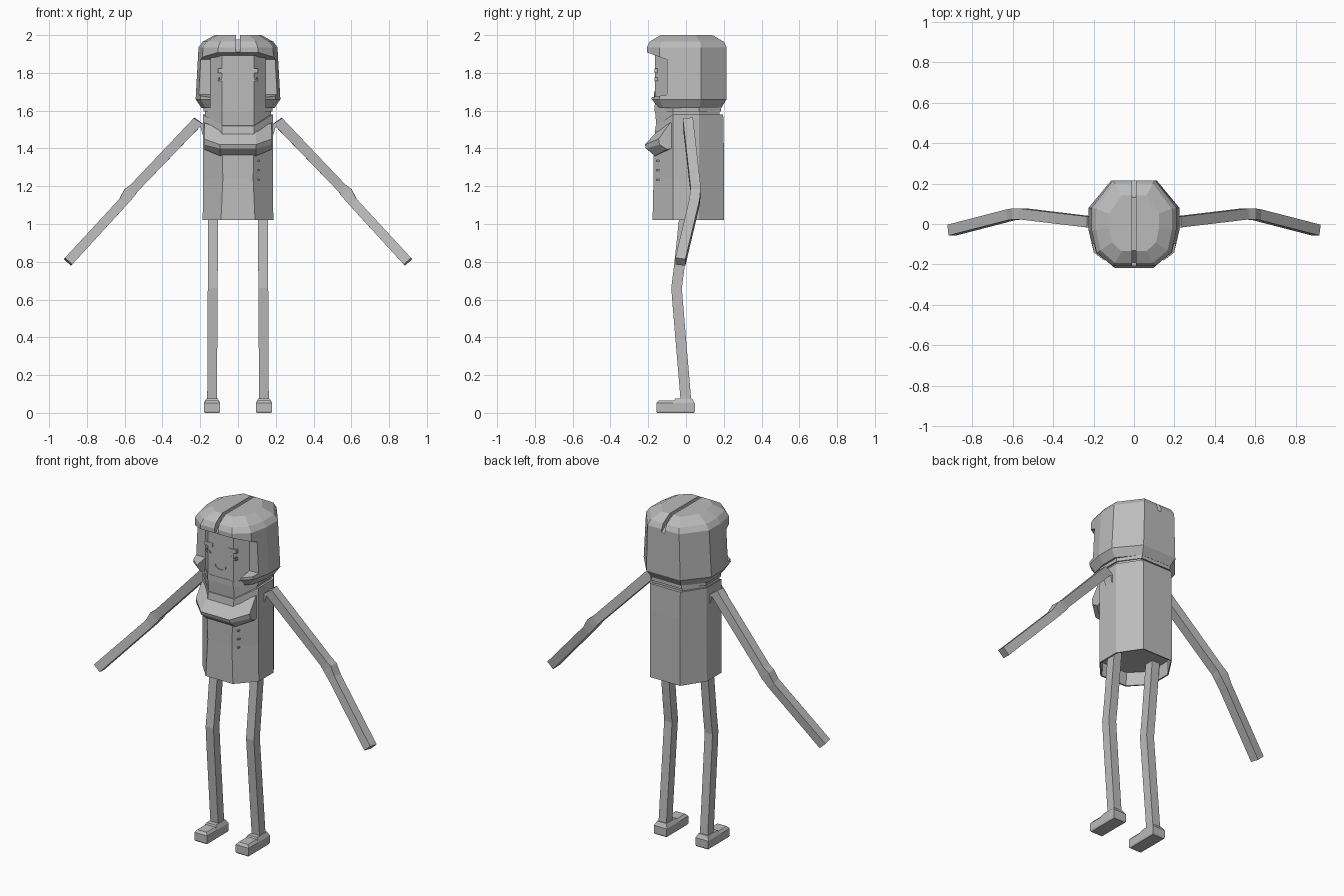
import bpy, bmesh, math
from mathutils import Vector

if "Cube" in bpy.data.objects:
    bpy.data.objects.remove(bpy.data.objects["Cube"])

grey = bpy.data.materials.new("plain_grey")
grey.diffuse_color = (0.5, 0.5, 0.5, 1)
grey.use_nodes = True
grey.node_tree.nodes["Principled BSDF"].inputs["Base Color"].default_value = grey.diffuse_color


def loft(name, rings):
    """Skin a closed solid through rings that share one point count."""
    bm = bmesh.new()
    vs = [[bm.verts.new(p) for p in r] for r in rings]
    n = len(vs[0])
    for a, b in zip(vs, vs[1:]):
        for i in range(n):
            j = (i + 1) % n
            bm.faces.new((a[i], a[j], b[j], b[i]))
    bm.faces.new(vs[0][::-1])
    bm.faces.new(vs[-1])
    bmesh.ops.recalc_face_normals(bm, faces=bm.faces)
    me = bpy.data.meshes.new(name)
    bm.to_mesh(me)
    bm.free()
    me.materials.append(grey)
    ob = bpy.data.objects.new(name, me)
    bpy.context.collection.objects.link(ob)
    return ob


def octagon(z, w, front, back, flat=0.085, zf=None):
    """Eight-sided outline; zf gives the front corners another height."""
    half = [(flat, front), (w, -0.07), (w, 0.07), (0.1, back)]
    pts = half + [(-x, y) for x, y in half[::-1]]
    return [(x, y, zf if zf and y == front else z) for x, y in pts]


def tube(name, path, u, hu, hv):
    """Square bar along a path; u is the width direction."""
    path, u, rings = [Vector(p) for p in path], Vector(u), []
    for i, p in enumerate(path):
        d = (path[min(i + 1, len(path) - 1)] - path[max(i - 1, 0)]).normalized()
        a = (u - d * u.dot(d)).normalized()
        b = d.cross(a)
        k = hv[i] if isinstance(hv, list) else hv
        rings.append([p + a * hu * s + b * k * t
                      for s, t in ((1, 1), (-1, 1), (-1, -1), (1, -1))])
    return loft(name, rings)


def prism(name, pts, x0, x1):
    """Side outline in y and z, extruded along x."""
    return loft(name, [[(x, y, z) for y, z in pts] for x in (x0, x1)])


def cut(ob, cutter):
    mod = ob.modifiers.new("cut", 'BOOLEAN')
    mod.object, mod.operation, mod.solver = cutter, 'DIFFERENCE', 'EXACT'
    bpy.context.view_layer.objects.active = ob
    bpy.ops.object.modifier_apply(modifier=mod.name)
    bpy.data.objects.remove(cutter)


# Coat body with a recessed floor above the open hem
loft("coat_body", [
    octagon(1.10, 0.175, -0.165, 0.19),
    octagon(1.02, 0.178, -0.168, 0.193),
    octagon(1.02, 0.187, -0.177, 0.20, 0.09),
    octagon(1.24, 0.185, -0.172, 0.20, 0.08),
    octagon(1.42, 0.185, -0.172, 0.20),
    octagon(1.58, 0.185, -0.16, 0.197, zf=1.52)])

# Head column and collar band
loft("head", [octagon(1.50, 0.172, -0.155, 0.175),
              octagon(1.61, 0.174, -0.165, 0.178),
              octagon(1.93, 0.174, -0.165, 0.178)])
loft("collar", [octagon(1.595, 0.183, -0.167, 0.186),
                octagon(1.63, 0.183, -0.167, 0.186)])

# Chest piece: one cross-section at the middle, a shallower one at each side
mid = [(-0.06, 1.53), (-0.14, 1.505), (-0.218, 1.42), (-0.212, 1.40),
       (-0.165, 1.36), (-0.06, 1.37)]
side = [(-0.04, 1.55), (-0.085, 1.535), (-0.145, 1.45), (-0.14, 1.42),
        (-0.10, 1.395), (-0.04, 1.41)]
loft("chest", [[(x, y, z) for y, z in prof] for x, prof in
               ((-0.178, side), (-0.095, mid), (0.095, mid), (0.178, side))])


# Hair: faceted cap
def hair_ring(z, sx, sy):
    half = [(0.11, -0.207), (0.195, -0.14), (0.22, -0.03), (0.22, 0.08), (0.11, 0.215)]
    pts = half + [(-x, y) for x, y in half[::-1]]
    return [(x * sx, y * sy, z) for x, y in pts]


hair = loft("hair", [hair_ring(1.615, 0.88, 0.87), hair_ring(1.66, 1.02, 1),
                     hair_ring(1.935, 0.95, 1), hair_ring(1.965, 0.85, 0.93),
                     hair_ring(2.0, 0.56, 0.65)])
# Face opening seen from the side, then the gap between the side locks
cut(hair, prism("opening_cutter", [(-0.3, 1.945), (-0.17, 1.895), (-0.10, 1.87),
                                   (-0.10, 1.685), (-0.3, 1.65)], -0.4, 0.4))
cut(hair, prism("gap_cutter", [(-0.3, 1.5), (-0.10, 1.5), (-0.10, 1.88),
                               (-0.3, 1.90)], -0.145, 0.145))
# Centre parting
cut(hair, prism("parting_cutter", [(-0.3, 1.91), (-0.19, 1.91), (-0.13, 1.978),
                                   (0.13, 1.978), (0.25, 1.89), (0.3, 2.2),
                                   (-0.3, 2.2)], -0.011, 0.011))


# Face details as thin plates
def plate(name, x0, x1, z0, z1, y=-0.165, t=0.008):
    prism(name, [(y + 0.01, z0), (y - t, z0), (y - t, z1), (y + 0.01, z1)], x0, x1)


for s, tag in ((-1, "right"), (1, "left")):
    plate(tag + "_brow", s * 0.05, s * 0.105, 1.80, 1.822, -0.160)
    plate(tag + "_eye", s * 0.065, s * 0.105, 1.757, 1.764, -0.158)
    for k in range(3):
        x = s * (0.07 + 0.014 * k)
        plate(tag + "_lash", x, x + s * 0.004, 1.762, 1.776, -0.160)

    # Arm: short shoulder, upper bar, elbow bulge, lower bar
    tube(tag + "_arm", [(s * 0.17, 0.01, 1.49), (s * 0.215, 0.01, 1.54),
                        (s * 0.55, 0.05, 1.19), (s * 0.575, 0.05, 1.165),
                        (s * 0.61, 0.045, 1.115), (s * 0.90, -0.03, 0.80)],
         (0, 1, 0), 0.027, [0.024, 0.028, 0.026, 0.032, 0.025, 0.026])
    # Leg with a bent knee
    tube(tag + "_leg", [(s * 0.133, 0.0, 1.11), (s * 0.133, -0.035, 0.78),
                        (s * 0.134, -0.05, 0.66), (s * 0.135, -0.042, 0.56),
                        (s * 0.137, 0.0, 0.06)], (1, 0, 0), 0.026, 0.028)
    # Shoe with a bevelled top and a raised heel
    for part, y0, y1, top in (("shoe", -0.157, 0.047, 0.066), ("shoe_heel", -0.07, 0.045, 0.075)):
        rings = []
        for z, e in ((0, 0.004), (0.008, 0), (0.052, 0), (top, 0.012)):
            a, b = s * (0.095 + e), s * (0.18 - e)
            rings.append([(a, y0 + e, z), (b, y0 + e, z), (b, y1 - e, z), (a, y1 - e, z)])
        loft(tag + "_" + part, rings)

# Smile
tube("smile", [(0.035 * math.cos(a), -0.167, 1.70 + 0.025 * math.sin(a))
               for a in [math.pi * (1 + k / 6) for k in range(7)]],
     (0, 1, 0), 0.003, 0.003)

# Buttons on the slanted front panel
for z in (1.23, 1.28, 1.33):
    plate("button", 0.103, 0.113, z, z + 0.008, -0.148)
